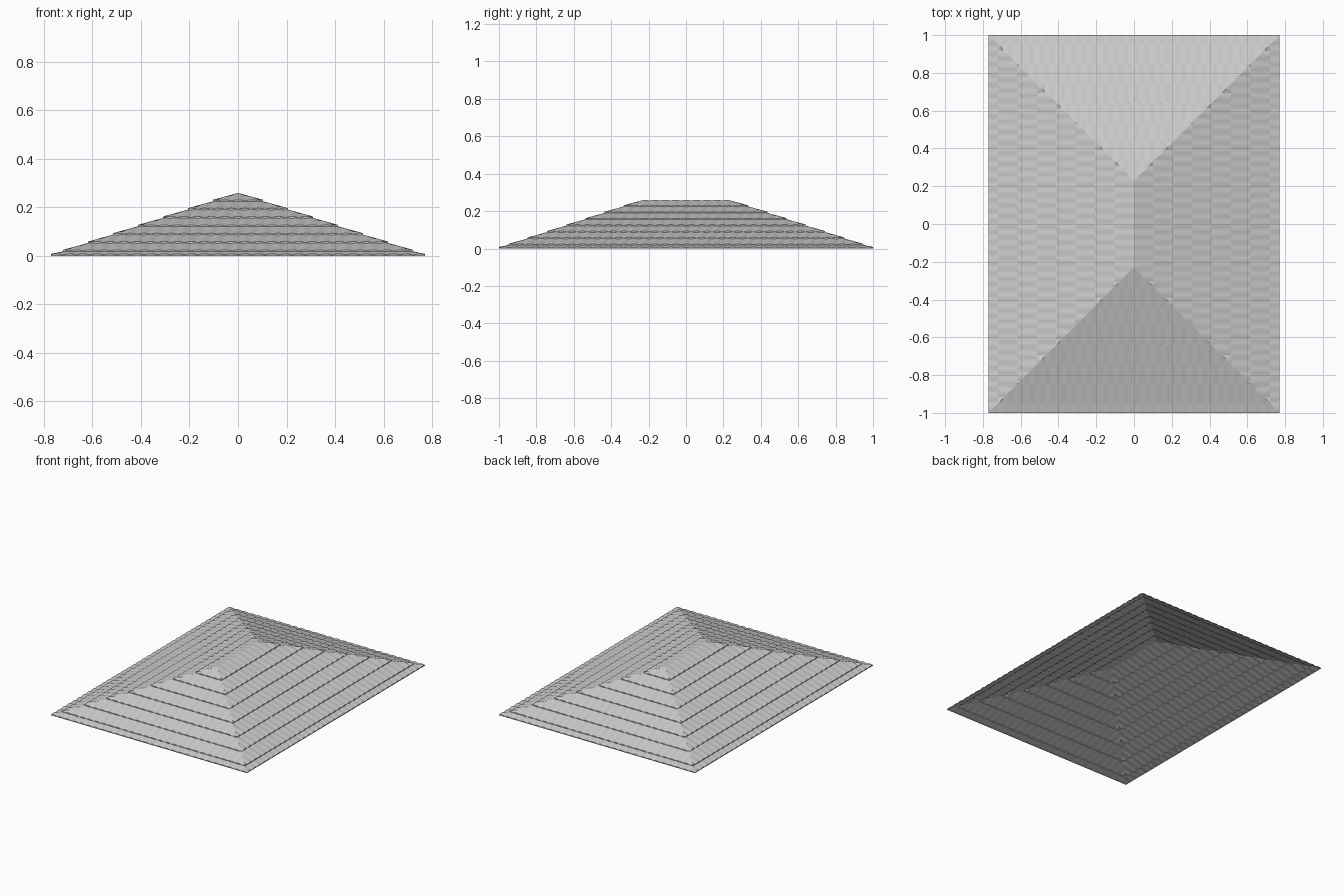
import bpy, bmesh, math
from mathutils import Matrix, Vector

if "Cube" in bpy.data.objects:
    bpy.data.objects.remove(bpy.data.objects["Cube"])

HALF_X, HALF_Y, RISE = 0.77, 1.0, 0.257
RUN = HALF_X                       # horizontal run from eave to ridge
TILE, SEG = 0.0555, 4              # tile width and segments across one tile
LIP, ARCH = 0.006, 0.005           # course step height and tile crown
COURSES = [0, 0.05] + [0.05 + (RUN - 0.05) * i / 7 for i in range(1, 8)]


def roof_slope(name, half_w, depth, angle):
    """One tiled slope; its eave runs along local x, at y = -depth."""
    bm = bmesh.new()
    n = int(half_w / TILE) + 2
    for k, (t0, t1) in enumerate(zip(COURSES, COURSES[1:])):
        shift = TILE / 2 if k % 2 else 0
        z0, z1 = RISE * t0 / RUN, RISE * t1 / RUN
        for i in range(-n, n):
            cols = []
            for s in range(SEG + 1):
                f = s / SEG
                x = (i + f) * TILE + shift
                crown = ARCH * 4 * f * (1 - f)
                cols.append([bm.verts.new((x, t0 - depth, z0)),
                             bm.verts.new((x, t0 - depth, z0 + LIP * 0.5 + crown)),
                             bm.verts.new((x, t1 - depth, z1 + crown * 0.4))])
            for a, b in zip(cols, cols[1:]):
                bm.faces.new((a[0], b[0], b[1], a[1]))   # exposed tile end
                bm.faces.new((a[1], b[1], b[2], a[2]))   # tile back
    # trim along both hips
    for side in (-1, 1):
        bmesh.ops.bisect_plane(
            bm, geom=bm.verts[:] + bm.edges[:] + bm.faces[:], dist=1e-6,
            plane_co=Vector((side * half_w, -depth, 0)),
            plane_no=Vector((side, 1, 0)).normalized(), clear_outer=True)
    bmesh.ops.remove_doubles(bm, verts=bm.verts[:], dist=1e-5)
    bm.transform(Matrix.Rotation(angle, 4, 'Z'))
    mesh = bpy.data.meshes.new(name)
    bm.to_mesh(mesh)
    bm.free()
    ob = bpy.data.objects.new(name, mesh)
    bpy.context.collection.objects.link(ob)
    bpy.ops.object.select_all(action='DESELECT')
    ob.select_set(True)
    bpy.context.view_layer.objects.active = ob
    bpy.ops.object.shade_smooth_by_angle(angle=math.radians(25))
    return ob


# triangular hip ends and long trapezoid sides, open underneath
roof_slope("front_slope", HALF_X, HALF_Y, 0)
roof_slope("back_slope", HALF_X, HALF_Y, math.pi)
roof_slope("right_slope", HALF_Y, HALF_X, math.pi / 2)
roof_slope("left_slope", HALF_Y, HALF_X, -math.pi / 2)
